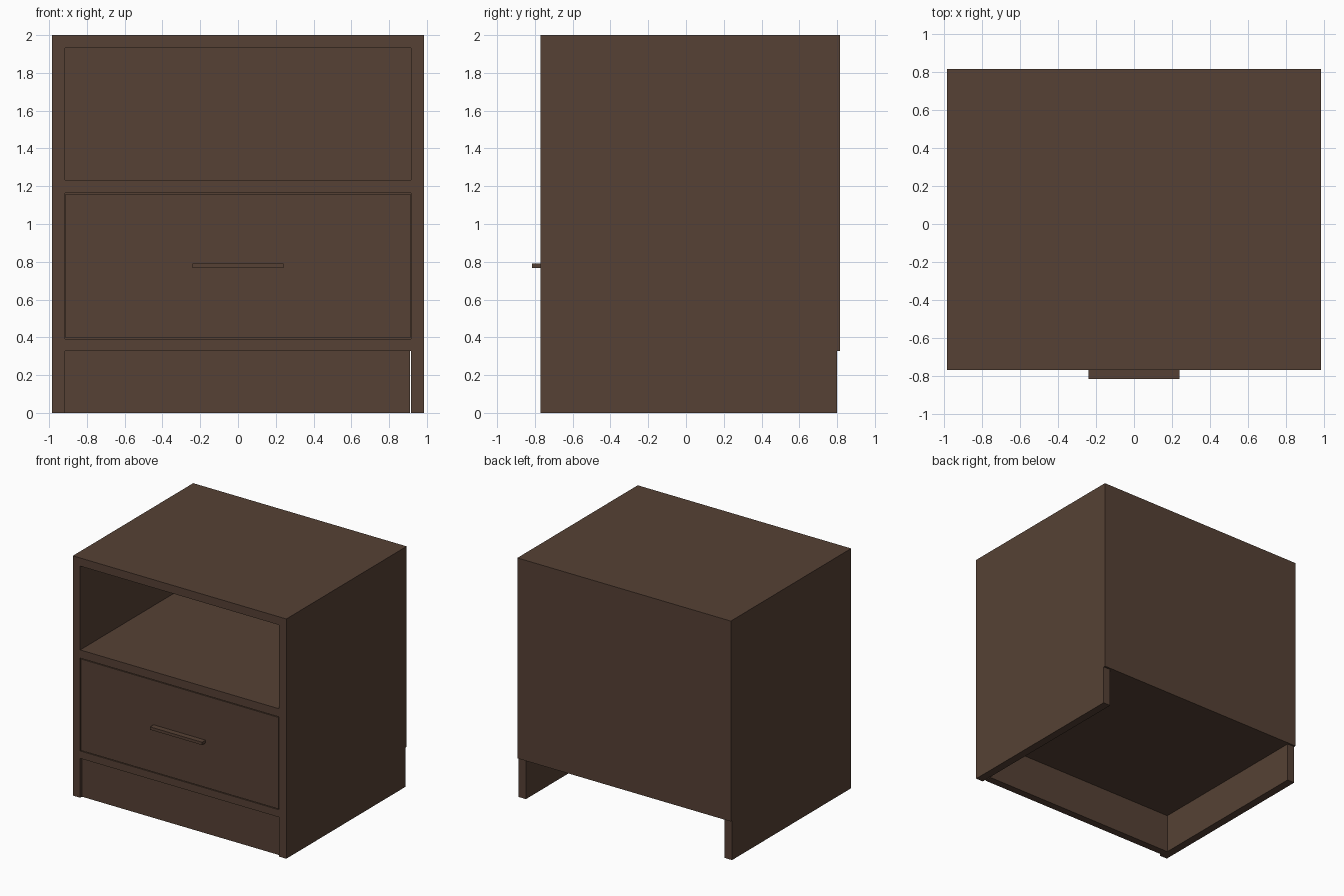
import bpy

if "Cube" in bpy.data.objects:
    bpy.data.objects.remove(bpy.data.objects["Cube"])

wood = bpy.data.materials.new("dark_brown_wood")
wood.diffuse_color = (0.093, 0.053, 0.035, 1.0)
wood.use_nodes = True
wood.node_tree.nodes["Principled BSDF"].inputs["Base Color"].default_value = wood.diffuse_color


def box(name, x, y, z):
    """Box from (min, max) ranges on each axis."""
    bpy.ops.mesh.primitive_cube_add(size=1)
    ob = bpy.context.object
    ob.name = ob.data.name = name
    ob.location = [(a + b) / 2 for a, b in (x, y, z)]
    ob.scale = [b - a for a, b in (x, y, z)]
    bpy.ops.object.transform_apply(location=True, rotation=False, scale=True)
    ob.data.materials.append(wood)
    return ob


W, INNER = 0.985, 0.917        # outer and inner half width
FRONT, REAR, BACK = -0.77, 0.80, 0.816

# side panels and top
for name, s in (("left_side", -1), ("right_side", 1)):
    box(name, sorted((s * W, s * INNER)), (FRONT, REAR), (0, 1.932))
box("top_panel", (-W, W), (FRONT, REAR), (1.932, 2.0))

# thin back panel, open below
box("back_panel", (-W, W), (REAR, BACK), (0.328, 2.0))

# horizontal boards
box("shelf", (-INNER, INNER), (FRONT, REAR), (1.165, 1.233))
box("bottom_board", (-INNER, INNER), (FRONT, REAR), (0.328, 0.39))

# slightly recessed plinth with a narrow gap on the right
box("plinth", (-INNER, 0.91), (-0.747, -0.683), (0, 0.328))

# drawer front with a thin shadow gap, and its bar handle
box("drawer_front", (-0.912, 0.912), (FRONT, FRONT + 0.065), (0.396, 1.159))
box("drawer_handle", (-0.24, 0.24), (-0.816, FRONT), (0.766, 0.79))
